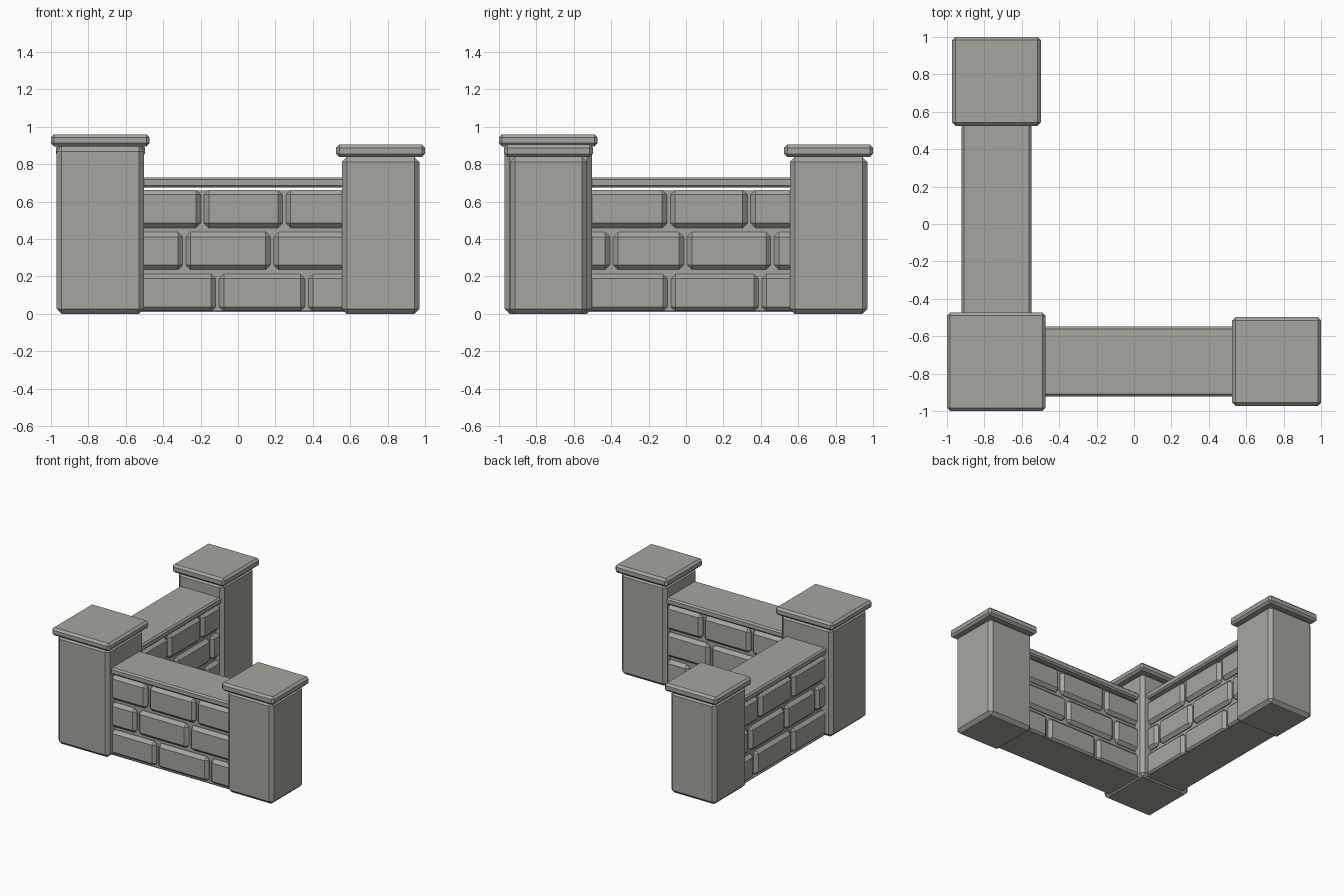
import bpy, bmesh

if "Cube" in bpy.data.objects:
    bpy.data.objects.remove(bpy.data.objects["Cube"])

stone = bpy.data.materials.new("stone")
stone.diffuse_color = (0.385, 0.375, 0.345, 1)
stone.use_nodes = True
stone.node_tree.nodes["Principled BSDF"].inputs["Base Color"].default_value = stone.diffuse_color


def add_box(bm, lo, hi, bevel):
    """Chamfered box between two corners, added to bm."""
    tmp = bmesh.new()
    bmesh.ops.create_cube(tmp, size=1)
    for v in tmp.verts:
        v.co = [l + (c + 0.5) * (h - l) for c, l, h in zip(v.co, lo, hi)]
    if bevel:
        bmesh.ops.bevel(tmp, geom=tmp.edges[:], offset=bevel, segments=1,
                        affect='EDGES', profile=0.5)
    me = bpy.data.meshes.new("tmp")
    tmp.to_mesh(me)
    tmp.free()
    bm.from_mesh(me)
    bpy.data.meshes.remove(me)


def make(name, boxes):
    bm = bmesh.new()
    for lo, hi, bevel in boxes:
        add_box(bm, lo, hi, bevel)
    me = bpy.data.meshes.new(name)
    bm.to_mesh(me)
    bm.free()
    me.materials.append(stone)
    ob = bpy.data.objects.new(name, me)
    bpy.context.collection.objects.link(ob)


def pillar(name, x0, x1, y0, y1, top, cap_top, over):
    make(name, [((x0, y0, 0), (x1, y1, top), 0.027)])
    make(name + "_cap", [((x0 - over, y0 - over, top),
                          (x1 + over, y1 + over, cap_top), 0.017)])


# Pillars with cap stones
pillar("corner_pillar", -0.97, -0.503, -0.97, -0.503, 0.896, 0.96, 0.03)
pillar("right_pillar", 0.555, 0.97, -0.942, -0.528, 0.838, 0.905, 0.03)
pillar("back_pillar", -0.942, -0.528, 0.555, 0.97, 0.838, 0.905, 0.03)

ROWS = [(0.012, 0.213), (0.236, 0.437), (0.46, 0.662)]
START, END, MID, GAP = -0.56, 0.61, -0.735, 0.018


def wall(name, joints, along_y):
    def box(a, b, half, z0, z1, bevel):
        lo, hi = (a, MID - half, z0), (b, MID + half, z1)
        if along_y:
            lo, hi = (lo[1], lo[0], z0), (hi[1], hi[0], z1)
        return lo, hi, bevel

    # Mortar core, thin footing and coping slab
    make(name + "_core", [box(START, END, 0.145, 0.014, 0.66, 0)])
    make(name + "_footing", [box(START, END, 0.17, 0.01, 0.017, 0)])
    make(name + "_coping", [box(START, END, 0.186, 0.675, 0.73, 0.012)])
    # Courses of through bricks
    bricks = []
    for (z0, z1), row in zip(ROWS, joints):
        ends = [START - GAP / 2] + row + [END + GAP / 2]
        for a, b in zip(ends, ends[1:]):
            bricks.append(box(a + GAP / 2, b - GAP / 2, 0.176, z0, z1, 0.025))
    make(name + "_bricks", bricks)


wall("front_wall", [[-0.11, 0.367], [-0.288, 0.182], [-0.19, 0.247]], False)
wall("side_wall", [[-0.09, 0.397], [-0.398, -0.003, 0.462], [-0.093, 0.337]], True)
